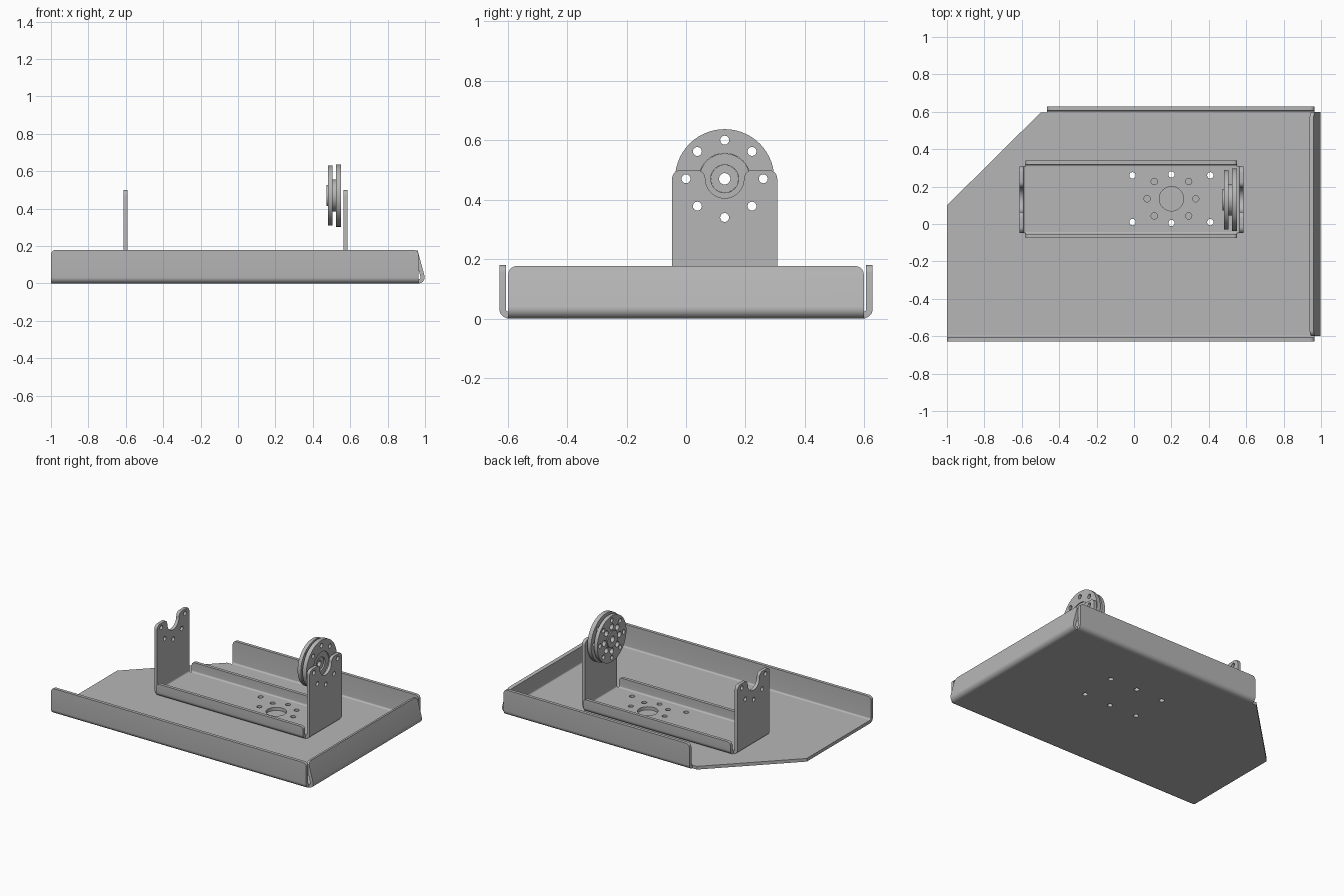
import bpy, bmesh
from math import sin, cos, pi, radians
from mathutils import Vector

cube = bpy.data.objects.get("Cube")
if cube:
    bpy.data.objects.remove(cube)

metal = bpy.data.materials.new("grey sheet metal")
metal.use_nodes = True
GREY = (0.47, 0.47, 0.47, 1)
metal.diffuse_color = GREY
metal.node_tree.nodes["Principled BSDF"].inputs["Base Color"].default_value = GREY

T = 0.022        # sheet thickness
R = 0.033        # outer bend radius
AXIS_Y, AXIS_Z = 0.13, 0.47   # pivot axis of the bracket


def finish(obj):
    bpy.ops.object.select_all(action='DESELECT')
    obj.select_set(True)
    bpy.context.view_layer.objects.active = obj
    if obj.type == 'CURVE':
        bpy.ops.object.convert(target='MESH')
        obj = bpy.context.object
    obj.data.materials.clear()
    obj.data.materials.append(metal)
    bpy.ops.object.shade_smooth_by_angle(angle=radians(30))


def arc(cx, cy, r, start, end, n):
    angles = [radians(start + (end - start) * i / n) for i in range(n + 1)]
    return [(cx + r * cos(a), cy + r * sin(a)) for a in angles]


def circle(cx, cy, r, n=24):
    return arc(cx, cy, r, 0, 360, n)[:-1]


def ring_of_holes(cx, cy, spread, r, count=8):
    return [circle(cx + spread * cos(2 * pi * i / count),
                   cy + spread * sin(2 * pi * i / count), r) for i in range(count)]


def plate(name, loops, low, high, upright=False):
    """Flat sheet with holes; lies in xy, or stands in yz when upright."""
    curve = bpy.data.curves.new(name, 'CURVE')
    curve.dimensions = '2D'
    curve.fill_mode = 'BOTH'
    curve.extrude = (high - low) / 2
    for loop in loops:
        spline = curve.splines.new('POLY')
        spline.points.add(len(loop) - 1)
        for point, (x, y) in zip(spline.points, loop):
            point.co = (x, y, 0, 1)
        spline.use_cyclic_u = True
    obj = bpy.data.objects.new(name, curve)
    bpy.context.collection.objects.link(obj)
    mid = (low + high) / 2
    if upright:
        obj.rotation_euler = (pi / 2, 0, pi / 2)
        obj.location.x = mid
    else:
        obj.location.z = mid
    finish(obj)


def flange(name, start, along, out, length, top, bend=90, corner=0.0):
    """Bent edge of a sheet: a curved fold followed by a straight wall."""
    start, along, out = Vector(start), Vector(along), Vector(out)
    outer = arc(0, R, R, -90, bend - 90, 7)
    inner = arc(0, R, R - T, -90, bend - 90, 7)
    direction = Vector((cos(radians(bend)), sin(radians(bend))))
    reach = (top - outer[-1][1]) / direction.y
    for side in (outer, inner):
        side.append(tuple(Vector(side[-1]) + direction * reach))
    bm = bmesh.new()

    def row(points, u):
        return [bm.verts.new(start + along * u + out * v + Vector((0, 0, w)))
                for v, w in points]

    o0, i0, o1, i1 = row(outer, 0), row(inner, 0), row(outer, length), row(inner, length)
    for k in range(len(outer) - 1):
        for a, b in ((o0, o1), (o1, i1), (i1, i0), (i0, o0)):
            bm.faces.new((a[k], a[k + 1], b[k + 1], b[k]))
    for k in (0, -1):
        bm.faces.new((o0[k], o1[k], i1[k], i0[k]))
    if corner:
        tips = [bm.edges.get((o0[-1], i0[-1])), bm.edges.get((o1[-1], i1[-1]))]
        bmesh.ops.bevel(bm, geom=tips, offset=corner, segments=5,
                        profile=0.5, affect='EDGES')
    bmesh.ops.recalc_face_normals(bm, faces=bm.faces[:])
    mesh = bpy.data.meshes.new(name)
    bm.to_mesh(mesh)
    bm.free()
    obj = bpy.data.objects.new(name, mesh)
    bpy.context.collection.objects.link(obj)
    finish(obj)


X, Y = Vector((1, 0, 0)), Vector((0, 1, 0))

# Mounting holes shared by the tray and the bracket
HX, HY = 0.2, 0.135
shared = [circle(HX + sx * 0.208, HY + sy * 0.125, 0.017)
          for sx in (-1, 1) for sy in (-1, 1)]
shared += ring_of_holes(HX, HY, 0.13, 0.017)[2::4]

# Tray: floor with one clipped corner, three folded walls
EX, EY = 0.965, 0.595
floor = [(-1, -EY), (EX, -EY), (EX, EY), (-0.5, EY), (-1, 0.1)]
plate("tray_floor", [floor] + shared, 0, T)
flange("tray_front_wall", (-1, -EY, 0), X, -Y, 1 + EX, 0.18, corner=0.025)
flange("tray_back_wall", (-0.465, EY, 0), X, Y, 0.465 + EX, 0.18, corner=0.025)
flange("tray_left_wall", (EX, -0.598, 0), Y, X, 1.196, 0.177, bend=105, corner=0.03)

# Bracket: channel floor and low side walls resting on the tray
X0, X1, Y0, Y1 = -0.579, 0.552, -0.042, 0.307
ring = ring_of_holes(HX, HY, 0.13, 0.017)
bracket = [(X0, Y0), (X1, Y0), (X1, Y1), (X0, Y1)]
plate("bracket_floor", [bracket, circle(HX, HY, 0.065, 40)] + shared
      + [hole for i, hole in enumerate(ring) if i not in (2, 6)], T, 2 * T)
flange("bracket_front_wall", (X0, Y0, T), X, -Y, X1 - X0, 0.09, corner=0.02)
flange("bracket_back_wall", (X0, Y1, T), X, Y, X1 - X0, 0.09, corner=0.02)

# Bracket end plates: rounded top, open notch and five bolt holes
HALF, TOP, FILLET, NOTCH = 0.177, 0.5, 0.03, 0.065
half = [(HALF, T + R)]
half += arc(HALF - FILLET, TOP - FILLET, FILLET, 0, 90, 6)
half += arc(NOTCH + FILLET, TOP - FILLET, FILLET, 90, 180, 6)
half += arc(0, AXIS_Z, NOTCH, 0, -90, 8)[1:]
outline = [(AXIS_Y + y, z) for y, z in half]
outline += [(AXIS_Y - y, z) for y, z in reversed(half[:-1])]
bolts = ring_of_holes(AXIS_Y, AXIS_Z, 0.13, 0.015)
end_holes = [bolts[0]] + bolts[4:]
for side, x, sign in (("right", X0, -1), ("left", X1, 1)):
    flange("bracket_%s_fold" % side, (x, AXIS_Y - HALF, T), Y, X * sign,
           2 * HALF, R + 0.0005)
    faces = sorted((x + sign * R, x + sign * (R - T)))
    plate("bracket_%s_end" % side, [outline] + end_holes, *faces, upright=True)

# Pivot wheel: two drilled discs on a stepped hub
def disc(name, radius, low, high, bore, holes=()):
    plate(name, [circle(AXIS_Y, AXIS_Z, radius, 56), circle(AXIS_Y, AXIS_Z, bore, 32)]
          + list(holes), low, high, upright=True)


inner_holes = ring_of_holes(AXIS_Y, AXIS_Z, 0.084, 0.02)
disc("wheel_inner_disc", 0.16, 0.48, 0.505, 0.021, bolts + inner_holes)
disc("wheel_outer_disc", 0.167, 0.523, 0.552, 0.086, bolts)
disc("wheel_hub", 0.085, 0.505, 0.546, 0.047)
disc("wheel_core", 0.0465, 0.505, 0.536, 0.019)
disc("wheel_boss", 0.057, 0.473, 0.48, 0.021)
